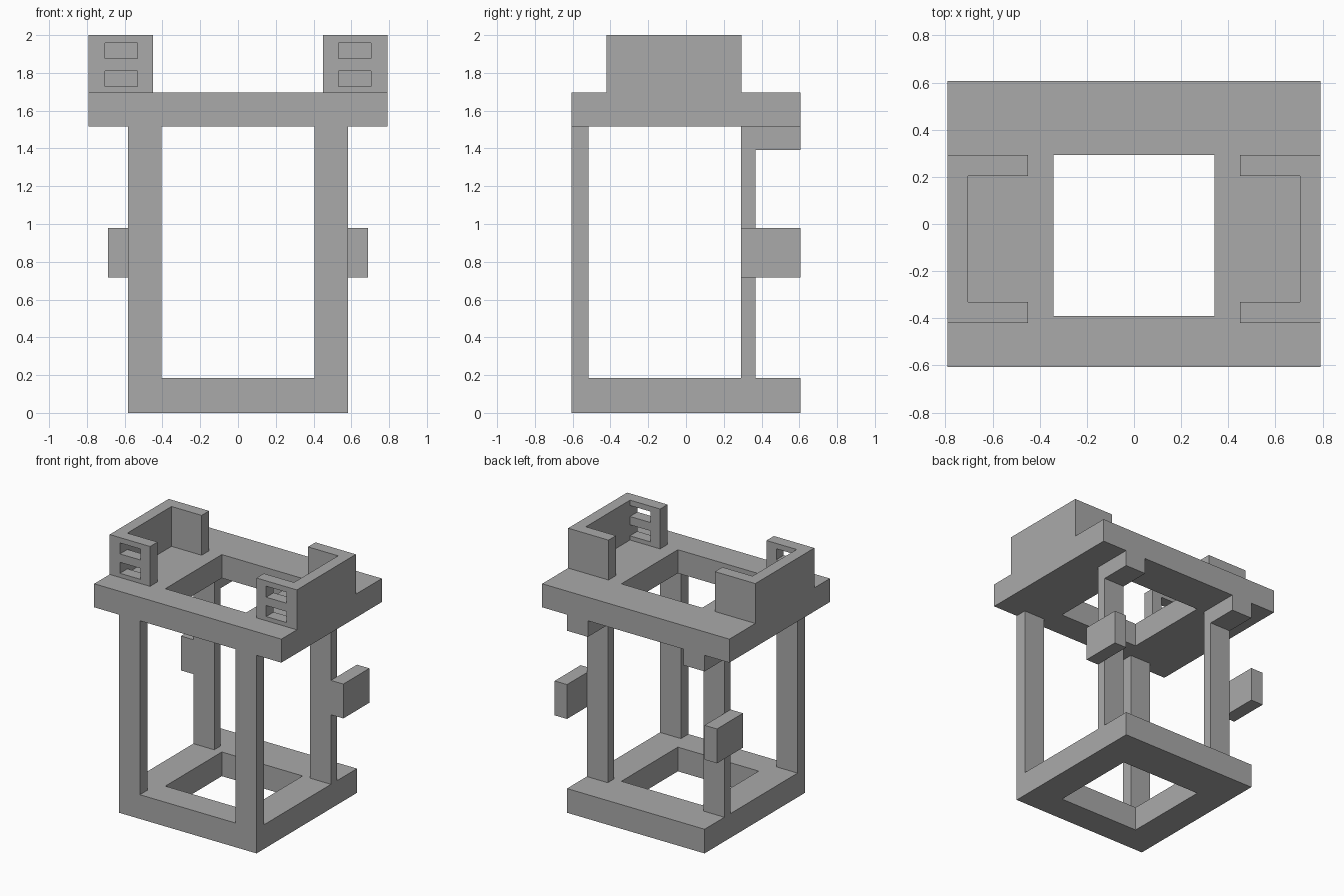
import bpy
import bmesh

cube = bpy.data.objects.get("Cube")
if cube:
    bpy.data.objects.remove(cube, do_unlink=True)

grey = bpy.data.materials.new("plain_grey")
grey.use_nodes = True
grey.diffuse_color = (0.4, 0.4, 0.4, 1)
grey.node_tree.nodes["Principled BSDF"].inputs["Base Color"].default_value = (0.4, 0.4, 0.4, 1)


def prism(name, outline, z0, z1):
    """Extrude a flat outline from z0 up to z1."""
    bm = bmesh.new()
    face = bm.faces.new([bm.verts.new((x, y, z0)) for x, y in outline])
    up = bmesh.ops.extrude_face_region(bm, geom=[face])["geom"]
    for v in up:
        if isinstance(v, bmesh.types.BMVert):
            v.co.z = z1
    bmesh.ops.recalc_face_normals(bm, faces=bm.faces)
    mesh = bpy.data.meshes.new(name)
    bm.to_mesh(mesh)
    bm.free()
    mesh.materials.append(grey)
    obj = bpy.data.objects.new(name, mesh)
    bpy.context.collection.objects.link(obj)
    return obj


def box(name, x, y, z):
    outline = [(x[0], y[0]), (x[1], y[0]), (x[1], y[1]), (x[0], y[1])]
    return prism(name, outline, *z)


def cut(obj, cutter):
    """Subtract the cutter, then discard it."""
    cutter.hide_render = True
    mod = obj.modifiers.new("cut", "BOOLEAN")
    mod.operation = "DIFFERENCE"
    mod.solver = "EXACT"
    mod.object = cutter
    bpy.context.view_layer.objects.active = obj
    bpy.ops.object.modifier_apply(modifier=mod.name)
    bpy.data.objects.remove(cutter, do_unlink=True)


BASE_TOP, PLATE_BOTTOM, PLATE_TOP = 0.185, 1.515, 1.695
FRONT, BACK = -0.607, 0.607
LEG_IN, LEG_OUT = 0.405, 0.582

# Base and top plate, each with the same central opening
for name, half, z0, z1 in (("base_frame", LEG_OUT, 0, BASE_TOP),
                           ("top_plate", 0.792, PLATE_BOTTOM, PLATE_TOP)):
    slab = box(name, (-half, half), (FRONT, BACK), (z0, z1))
    cut(slab, box("opening_cutter", (-0.342, 0.342), (-0.39, 0.293), (z0 - 0.1, z1 + 0.1)))

for side, s in (("left", 1), ("right", -1)):
    def span(a, b):
        return tuple(sorted((s * a, s * b)))

    # Legs, upper bracket and side ear
    leg_x = span(LEG_IN, LEG_OUT)
    leg_z = (BASE_TOP, PLATE_BOTTOM)
    box(side + "_front_leg", leg_x, (FRONT, -0.517), leg_z)
    box(side + "_back_leg", leg_x, (0.292, 0.367), leg_z)
    box(side + "_back_bracket", leg_x, (0.367, BACK), (1.392, PLATE_BOTTOM))
    box(side + "_ear", span(LEG_OUT, 0.687), (0.292, BACK), (0.717, 0.98))

    # C-shaped holder on top, with two windows in its front wall
    outline = [(0.792, -0.42), (0.792, 0.293), (0.45, 0.293), (0.45, 0.203),
               (0.705, 0.203), (0.705, -0.33), (0.45, -0.33), (0.45, -0.42)]
    holder = prism(side + "_holder", [(s * x, y) for x, y in outline], PLATE_TOP, 2)
    for z in (1.727, 1.875):
        cut(holder, box("window_cutter", span(0.533, 0.705), (-0.5, -0.25), (z, z + 0.084)))
